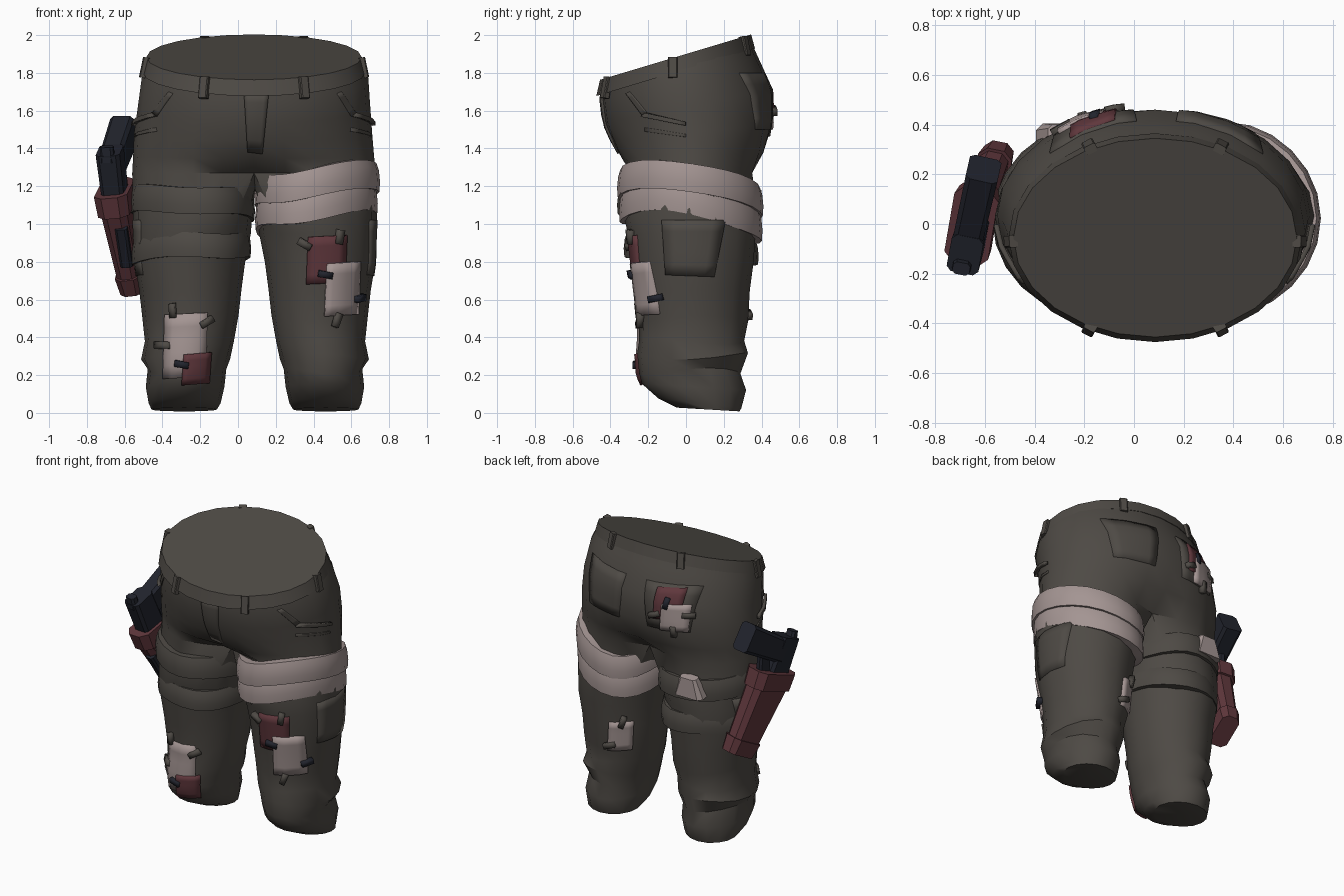
import bpy, bmesh
from math import sin, cos, radians, pi
from mathutils import Vector
from mathutils.bvhtree import BVHTree

if "Cube" in bpy.data.objects:
    bpy.data.objects.remove(bpy.data.objects["Cube"])


def material(name, rgb):
    m = bpy.data.materials.new(name)
    m.use_nodes = True
    m.diffuse_color = (*rgb, 1)
    m.node_tree.nodes["Principled BSDF"].inputs["Base Color"].default_value = (*rgb, 1)
    return m


OLIVE = material("dark olive cloth", (.076, .068, .059))
LINEN = material("pale linen", (.37, .30, .29))
MAROON = material("maroon leather", (.115, .038, .045))
STEEL = material("blue black steel", (.016, .018, .027))
MID = .09  # x of the trousers' own centre line


def finish(name, bm, mat, angle=35):
    bmesh.ops.recalc_face_normals(bm, faces=bm.faces)
    me = bpy.data.meshes.new(name)
    bm.to_mesh(me)
    bm.free()
    me.materials.append(mat)
    ob = bpy.data.objects.new(name, me)
    bpy.context.collection.objects.link(ob)
    bpy.ops.object.select_all(action="DESELECT")
    ob.select_set(True)
    bpy.context.view_layer.objects.active = ob
    bpy.ops.object.shade_smooth_by_angle(angle=radians(angle))
    return ob


def oval(a, x0, x1, y0, y1, grow=0, lean=0):
    """Point on an oval at angle a; lean shifts its front and back sideways."""
    return ((x0 + x1) / 2 + ((x1 - x0) / 2 + grow) * cos(a) + lean * sin(a) ** 2,
            (y0 + y1) / 2 + ((y1 - y0) / 2 + grow) * sin(a))


def hip_point(a, z, slope, *box, grow=0):
    x, y = oval(a, *box, grow)
    return Vector((x, y, z + slope * y))


def bridge(bm, r0, r1):
    n = len(r0)
    for i in range(n):
        bm.faces.new((r0[i], r0[(i + 1) % n], r1[(i + 1) % n], r1[i]))


# Trousers: hip rings, then each half continues into a leg
HIPS = [(1.90, .30, -.47, .64, -.44, .33), (1.78, .28, -.51, .69, -.445, .38),
        (1.62, .20, -.53, .70, -.43, .46), (1.48, .10, -.55, .71, -.40, .47),
        (1.36, .04, -.555, .72, -.37, .44), (1.27, 0, -.56, .73, -.34, .40)]
# Leg rings: height, backward fall, sides
LEG = [(1.08, 0, -.55, .07, -.33, .37), (.95, 0, -.545, .06, -.30, .36),
       (.80, 0, -.54, .03, -.28, .35), (.65, 0, -.515, .01, -.26, .33),
       (.50, 0, -.50, -.005, -.24, .32), (.38, 0, -.485, -.03, -.24, .30),
       (.30, 0, -.505, -.05, -.25, .32), (.22, 0, -.47, -.07, -.24, .28),
       (.14, -.06, -.48, -.08, -.225, .31), (.06, -.12, -.465, -.10, -.14, .285),
       (.025, -.06, -.45, -.12, -.04, .275)]
bm = bmesh.new()
rings = []
for spec in HIPS:
    ring = [bm.verts.new(hip_point(2 * pi * j / 24 - pi / 2, *spec)) for j in range(24)]
    if rings:
        bridge(bm, rings[-1], ring)
    rings.append(ring)
bm.faces.new(rings[0])
# Cleft between the thighs, front and back
for ring, front, rear in zip(rings[-3:], (.97, .9, .55), (.97, .92, .7)):
    for j, keep in ((0, front), (12, rear)):
        ring[j].co.y *= keep
        for k in (j - 1, j + 1):
            ring[k].co.y *= (keep + 1) / 2
crotch = [bm.verts.new((MID, y, z)) for y, z in ((.15, 1.2), (.03, 1.17), (-.1, 1.19))]
for side in (-1, 1):
    prev = [rings[-1][(side * j) % 24] for j in range(13)] + crotch
    for k, (z, fall, x0, x1, y0, y1) in enumerate(LEG):
        ring = []
        for j in range(16):
            a = radians(-135 + 22.5 * j)
            x, y = oval(a, -x1, -x0, y0, y1, .008, max(0, .2 - k) * -.2)
            x = x + 2 * MID if side > 0 else -x
            fold = .018 * sin(2 * a + k * 1.9) if 3 < k < 8 else 0
            ring.append(bm.verts.new((x, y, max(.003, z + fold + fall * y))))
        bridge(bm, prev, ring)
        prev = ring
    bm.faces.new(prev)
bmesh.ops.recalc_face_normals(bm, faces=bm.faces)
surface = BVHTree.FromBMesh(bm)
finish("trousers", bm, OLIVE, 38)


def band(name, mat, points):
    """Closed strip; points(a) gives its cross-section loop at angle a."""
    bm = bmesh.new()
    cols = [[bm.verts.new(p) for p in points(2 * pi * j / 24)] for j in range(24)]
    for j in range(24):
        bridge(bm, cols[j], cols[(j + 1) % 24])
    finish(name, bm, mat, 25)


def waist(a, drop, grow):
    p = hip_point(a, *HIPS[0], grow=grow)
    return p - Vector((0, 0, drop))


band("waistband", OLIVE, lambda a: [waist(a, 0, -.02), waist(a, 0, .015),
                                    waist(a, .08, .035), waist(a, .08, -.01)])


def leg_wrap(name, mat, box, z, half, outer, rear, arch=0):
    side = 1 if box[0] > 0 else -1

    def points(a):
        zc = z + outer * side * cos(a) + rear * sin(a) - arch * sin(a) ** 2 + .01 * sin(3 * a + z * 9)
        loop = ((-.06, -1), (.006, -1), (.01, -.3), (.004, .5), (-.008, 1), (-.06, 1))
        return [(*oval(a, *box, g, -.04 * side), zc + h * half) for g, h in loop]
    band(name, mat, points)


leg_wrap("bandage_lower", LINEN, (.10, .73, -.345, .395), 1.09, .08, .045, -.06, .05)
leg_wrap("bandage_upper", LINEN, (.095, .742, -.355, .40), 1.21, .075, .045, -.05, .045)
leg_wrap("thigh_strap_upper", OLIVE, (-.56, .08, -.355, .39), 1.11, .07, .015, -.02)
leg_wrap("thigh_strap_lower", OLIVE, (-.555, .06, -.32, .375), .87, .065, -.01, -.02)


def decal(name, mat, corners, facing, thick=.015, n=5):
    """Cloth plate laid on the trousers; corners run round from lower left as (across, z)."""
    d = Vector((*facing, 0)).normalized()
    r = Vector((-d.y, d.x, 0))
    c = [Vector(p) for p in corners]
    bm = bmesh.new()
    grid, depth = [], .3
    for i in range(n + 1):
        for j in range(n + 1):
            s, t = i / n, j / n
            q = c[0].lerp(c[1], s).lerp(c[3].lerp(c[2], s), t)
            base = r * q.x + Vector((0, 0, q.y))
            hit = surface.ray_cast(base + d * 3, -d)[0]
            if hit:
                depth = hit.dot(d)
            grid.append(bm.verts.new(base + d * (depth + thick)))
    m = n + 1
    for i in range(n):
        for j in range(n):
            k = i * m + j
            bm.faces.new((grid[k], grid[k + m], grid[k + m + 1], grid[k + 1]))
    ob = finish(name, bm, mat)
    mod = ob.modifiers.new("thickness", "SOLIDIFY")
    mod.thickness, mod.offset = thick + .012, -1


def rect(u0, u1, z0, z1, lean=0):
    return [(u0, z0), (u1, z0 + lean), (u1 + lean, z1), (u0 + lean, z1 - lean)]


def flip(corners, about=0):
    f = [(about - u, z) for u, z in corners]
    return [f[1], f[0], f[3], f[2]]


def stitch(mat, u, z, angle, facing):
    e, f = Vector((cos(radians(angle)), sin(radians(angle)))), Vector((u, z))
    g = Vector((-e.y, e.x)) * .017
    e = e * .038
    decal("stitch", mat, [f - e - g, f + e - g, f + e + g, f - e + g], facing, .034, 2)


FRONT, BACK, INNER, CORNER = (0, -1), (0, 1), (-.5, .87), (.6, -.8)
# Fly and pockets
decal("fly", OLIVE, [(.05, 1.38), (.13, 1.37), (.165, 1.71), (.03, 1.71)], FRONT, .014)
for side in (-1, 1):
    out = (side, 0)
    put = (lambda c: c) if side > 0 else flip
    decal("front_pocket_edge", OLIVE, put([(-.23, 1.57), (-.21, 1.59), (-.30, 1.70), (-.32, 1.69)]), out, .008)
    decal("front_pocket_edge", OLIVE, put([(-.23, 1.57), (.0, 1.52), (.0, 1.54), (-.21, 1.59)]), out, .008)
    decal("pocket_crease", OLIVE, put([(-.22, 1.49), (.0, 1.46), (.0, 1.475), (-.22, 1.51)]), out, .006)
    decal("cargo_pocket", OLIVE, put([(-.11, .73), (.15, .72), (.21, 1.02), (-.13, 1.02)]), out, .008)
    seat = [(.02, 1.50), (.30, 1.50), (.34, 1.80), (-.01, 1.80)]
    decal("back_pocket", OLIVE, flip(seat, -2 * MID) if side > 0 else seat, BACK, .008)

# Mending patches with their stitches
decal("left_knee_patch_red", MAROON, rect(.36, .57, .68, .94, .01), FRONT, .012)
decal("left_knee_patch_pale", LINEN, rect(.46, .64, .51, .80, .012), FRONT, .02)
decal("right_shin_patch_pale", LINEN, rect(-.40, -.17, .18, .53, .01), FRONT, .012)
decal("right_shin_patch_red", MAROON, rect(-.30, -.15, .145, .32, .012), FRONT, .02)
decal("seat_patch_red", MAROON, rect(.07, .25, 1.57, 1.79, .01), BACK, .018)
decal("seat_patch_pale", LINEN, rect(.12, .30, 1.50, 1.69, .01), BACK, .026)
decal("left_calf_patch", LINEN, rect(-.49, -.33, .48, .69, .01), INNER, .015)
for mat, u, z, angle, facing in (
        (OLIVE, .35, .89, -30, FRONT), (OLIVE, .545, .93, 80, FRONT), (STEEL, .465, .73, -10, FRONT),
        (STEEL, .425, .605, 10, CORNER), (OLIVE, .53, .49, 70, FRONT), (OLIVE, -.35, .54, 95, FRONT),
        (OLIVE, -.16, .48, 30, FRONT), (OLIVE, -.41, .36, 0, FRONT), (STEEL, -.30, .255, -10, FRONT),
        (STEEL, .16, 1.69, 80, BACK), (OLIVE, .08, 1.60, 20, BACK), (OLIVE, .30, 1.62, 0, BACK),
        (OLIVE, .21, 1.50, 90, BACK), (OLIVE, -.39, .69, 70, INNER), (OLIVE, -.48, .52, 20, INNER)):
    stitch(mat, u, z, angle, facing)


def block(name, mat, p0, p1, size0, size1, hint, chamfer=.25):
    """Tapered bar from p0 to p1 with chamfered corners; hint points along its depth."""
    p0, p1, v = Vector(p0), Vector(p1), Vector(hint)
    w = (p1 - p0).normalized()
    v = (v - w * v.dot(w)).normalized()
    u = v.cross(w)
    bm = bmesh.new()
    ends = []
    for p, (su, sv) in ((p0, size0), (p1, size1)):
        k = min(su, sv) * chamfer
        a, b = su / 2, sv / 2
        outline = ((a - k, -b), (a, k - b), (a, b - k), (a - k, b),
                   (k - a, b), (-a, b - k), (-a, k - b), (k - a, -b))
        ends.append([bm.verts.new(p + u * s + v * t) for s, t in outline])
        bm.faces.new(ends[-1])
    bridge(bm, *ends)
    finish(name, bm, mat, 20)


# Belt loops
for angle in (63, 117, 182, 243, 297, 358):
    a = radians(angle)
    block("belt_loop", OLIVE, waist(a, .105, .037), waist(a, -.002, .015),
          (.05, .035), (.05, .035), (cos(a), sin(a), 0), .15)

# Knot of cloth behind the right thigh
block("cloth_knot", LINEN, (-.285, .35, 1.06), (-.285, .37, 1.185), (.22, .11), (.12, .06), (0, 1, 0))

# Holster and sidearm
DEEP = (.2, .98, 0)
block("holster_body", MAROON, (-.56, .22, .69), (-.64, .02, 1.1), (.11, .22), (.14, .30), DEEP)
block("holster_toe", MAROON, (-.553, .23, .67), (-.572, .185, .76), (.12, .23), (.14, .26), DEEP)
block("holster_collar", MAROON, (-.638, .025, 1.08), (-.655, -.01, 1.19), (.17, .33), (.18, .34), DEEP)
block("holster_clip", STEEL, (-.588, .04, .78), (-.618, -.075, .98), (.065, .05), (.065, .05), DEEP)
block("pistol_slide", STEEL, (-.65, -.03, 1.15), (-.68, -.125, 1.39), (.12, .17), (.13, .16), DEEP, .15)
block("pistol_grip", STEEL, (-.67, -.07, 1.31), (-.605, .22, 1.49), (.12, .16), (.13, .19), (0, 0, 1), .15)
block("trigger_guard", STEEL, (-.64, .07, 1.16), (-.645, .07, 1.34), (.05, .10), (.05, .08), DEEP)
block("rear_sight", STEEL, (-.69, -.16, 1.33), (-.695, -.18, 1.41), (.08, .06), (.07, .05), DEEP)
